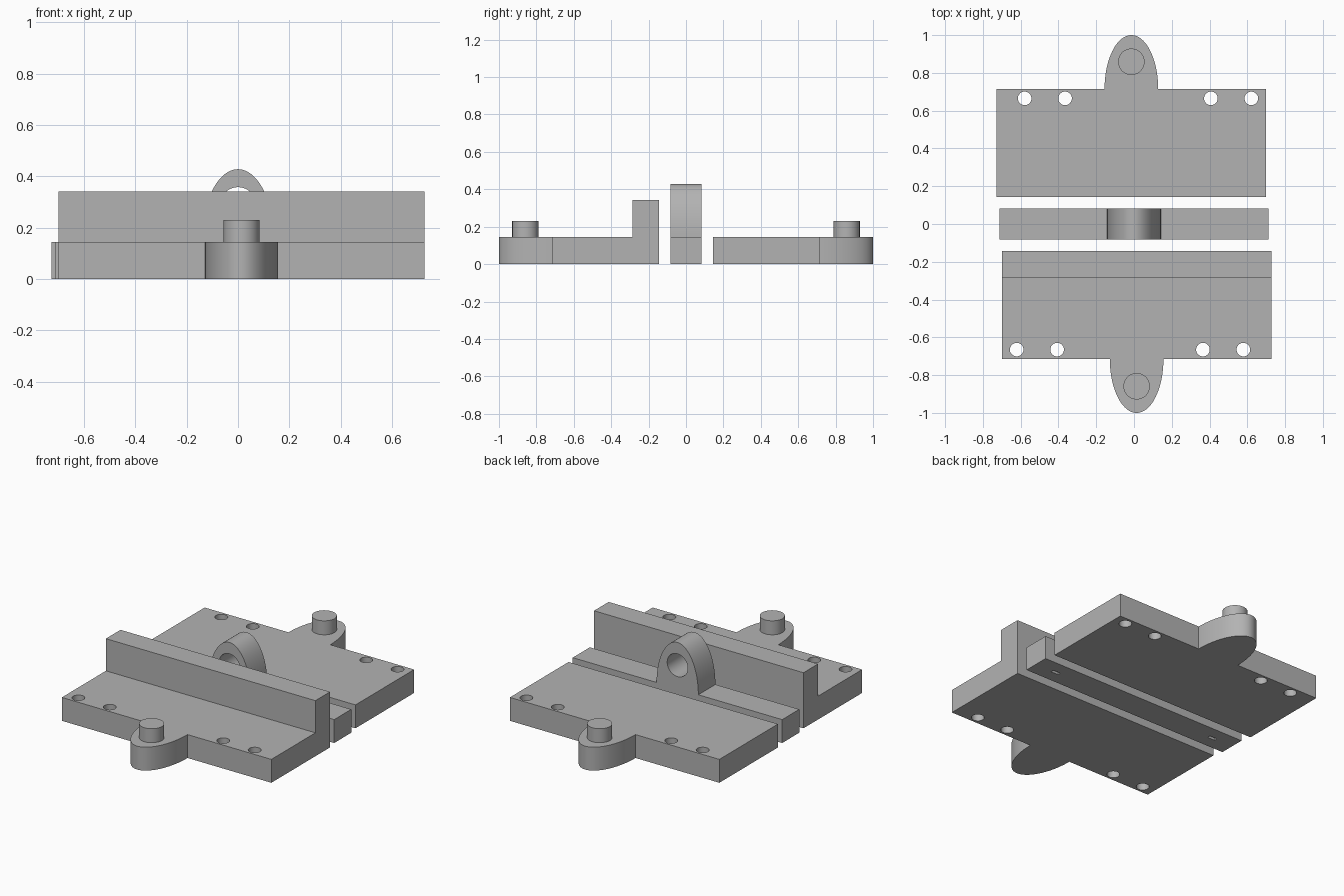
import bpy, bmesh
from math import sin, cos, pi
from mathutils import Matrix

if "Cube" in bpy.data.objects:
    bpy.data.objects.remove(bpy.data.objects["Cube"], do_unlink=True)

T = 0.144       # plate thickness
L = 0.713       # half length of every plate
R = 0.142       # half width of tab and arch
PIN = 0.07      # pin and eye radius
SHIFT = 0.014   # sideways offset of the outer plates

grey = bpy.data.materials.new("plain grey")
grey.use_nodes = True
grey.diffuse_color = (0.45, 0.45, 0.45, 1)
grey.node_tree.nodes["Principled BSDF"].inputs["Base Color"].default_value = grey.diffuse_color


def arc(cx, cy, rx, ry, start, end, n):
    """Points along part of an ellipse, both ends included."""
    angles = [start + (end - start) * i / n for i in range(n + 1)]
    return [(cx + rx * cos(a), cy + ry * sin(a)) for a in angles]


def circle(cx, cy, r, n=40):
    return arc(cx, cy, r, r, 0, 2 * pi, n)[:-1]


def add_object(name, mesh):
    mesh.materials.clear()
    mesh.materials.append(grey)
    obj = bpy.data.objects.new(name, mesh)
    bpy.context.collection.objects.link(obj)
    return obj


def smooth(obj):
    bpy.ops.object.select_all(action="DESELECT")
    obj.select_set(True)
    bpy.context.view_layer.objects.active = obj
    bpy.ops.object.shade_smooth_by_angle(angle=pi / 6)


def extruded(name, loops, depth, matrix):
    """Solid from an outline with holes, centred on its own plane."""
    curve = bpy.data.curves.new(name, "CURVE")
    curve.dimensions, curve.fill_mode, curve.extrude = "2D", "BOTH", depth / 2
    for loop in loops:
        spline = curve.splines.new("POLY")
        spline.points.add(len(loop) - 1)
        for p, (x, y) in zip(spline.points, loop):
            p.co = (x, y, 0, 1)
        spline.use_cyclic_u = True
    helper = bpy.data.objects.new(name + "_outline", curve)
    bpy.context.collection.objects.link(helper)
    graph = bpy.context.evaluated_depsgraph_get()
    mesh = bpy.data.meshes.new_from_object(helper.evaluated_get(graph))
    bpy.data.objects.remove(helper, do_unlink=True)
    bm = bmesh.new()
    bm.from_mesh(mesh)
    bmesh.ops.remove_doubles(bm, verts=bm.verts, dist=1e-5)
    bmesh.ops.transform(bm, matrix=matrix, verts=bm.verts)
    bmesh.ops.recalc_face_normals(bm, faces=bm.faces)
    bm.to_mesh(mesh)
    bm.free()
    return add_object(name, mesh)


def box(name, lo, hi):
    bm = bmesh.new()
    bmesh.ops.create_cube(bm, size=1)
    for v in bm.verts:
        v.co = [a if c < 0 else b for c, a, b in zip(v.co, lo, hi)]
    mesh = bpy.data.meshes.new(name)
    bm.to_mesh(mesh)
    bm.free()
    return add_object(name, mesh)


def pin(name, matrix):
    bm = bmesh.new()
    bmesh.ops.create_cone(bm, cap_ends=True, segments=48, radius1=PIN, radius2=PIN,
                          depth=0.086, matrix=matrix @ Matrix.Translation((SHIFT, -0.859, T + 0.043)))
    mesh = bpy.data.meshes.new(name)
    bm.to_mesh(mesh)
    bm.free()
    return add_object(name, mesh)


# Outer plates with rounded tab and four screw holes; the back one is turned around
inner, outer = -0.144, -0.714
outline = [(SHIFT + L, outer), (SHIFT + L, inner), (SHIFT - L, inner), (SHIFT - L, outer)]
outline += arc(SHIFT, outer, R, 1 + outer, pi, 2 * pi, 48)
holes = [circle(x, -0.665, 0.036) for x in (-0.621, -0.407, 0.365, 0.579)]
for side, turn in (("front", 0), ("back", pi)):
    spin = Matrix.Rotation(turn, 4, "Z")
    lift = Matrix.Translation((0, 0, T / 2))
    smooth(extruded(side + "_plate", [outline] + holes, T, lift @ spin))
    smooth(pin(side + "_pin", spin))

# Upright rib along the inner edge of the front plate
box("front_rib", (SHIFT - L, -0.286, T), (SHIFT + L, inner, 0.342))

# Middle bar with an arched eye
profile = [(-L, T), (-L, 0), (L, 0), (L, T)] + arc(0, T, R, 0.284, 0, pi, 48)
bar = extruded("middle_bar", [profile, circle(0, 2 * T, PIN, 48)], 0.166,
               Matrix.Rotation(pi / 2, 4, "X"))

# Small blind slots under the bar
for i, x in enumerate((-0.57, 0.57)):
    cutter = box("slot_cutter", (x - 0.025, -0.01, -0.05), (x + 0.025, 0.01, 0.06))
    cut = bar.modifiers.new("slot", "BOOLEAN")
    cut.operation, cut.solver, cut.object = "DIFFERENCE", "EXACT", cutter
    cutter.hide_render = True
    cutter.hide_set(True)
smooth(bar)
